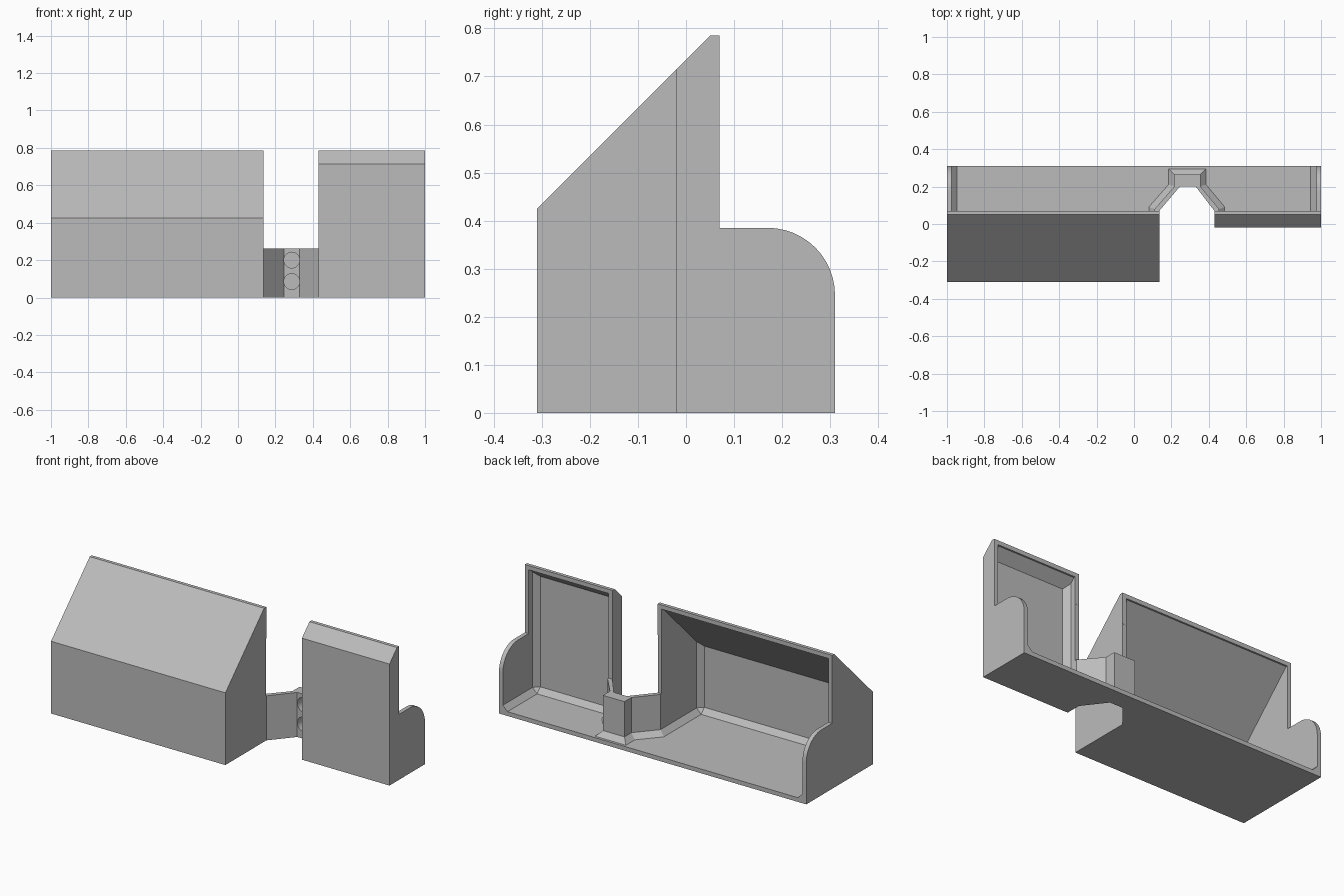
import bpy, bmesh
from math import sin, cos, pi, radians
from mathutils import Vector, Matrix

cube = bpy.data.objects.get("Cube")
if cube:
    bpy.data.objects.remove(cube, do_unlink=True)

WALL = 0.025
NEAR_END, FAR_END = 1 - WALL, -1 + WALL

grey = bpy.data.materials.new("plain grey")
grey.use_nodes = True
grey.diffuse_color = (0.5, 0.5, 0.5, 1)
grey.node_tree.nodes["Principled BSDF"].inputs["Base Color"].default_value = (0.5, 0.5, 0.5, 1)


def finish(name, bm):
    bmesh.ops.recalc_face_normals(bm, faces=bm.faces)
    mesh = bpy.data.meshes.new(name)
    bm.to_mesh(mesh)
    bm.free()
    mesh.materials.append(grey)
    obj = bpy.data.objects.new(name, mesh)
    bpy.context.collection.objects.link(obj)
    return obj


def prism(points, low, high, along):
    """Extrude a plan (along z) or a side profile (along x)."""
    def place(p, d):
        return (p[0], p[1], d) if along == "z" else (d, p[0], p[1])
    bm = bmesh.new()
    face = bm.faces.new([bm.verts.new(place(p, low)) for p in points])
    move = Vector(place((0, 0), high - low))
    new = bmesh.ops.extrude_face_region(bm, geom=[face])["geom"]
    # the starting cap has to stay so that the solid is closed
    bmesh.ops.translate(bm, vec=move, verts=[g for g in new if isinstance(g, bmesh.types.BMVert)])
    if not face.is_valid:
        bmesh.ops.holes_fill(bm, edges=[e for e in bm.edges if e.is_boundary])
    bmesh.ops.recalc_face_normals(bm, faces=bm.faces)
    return bm


def combine(target, tool, operation):
    """Apply a boolean and remove the tool."""
    mod = target.modifiers.new("cut", "BOOLEAN")
    mod.operation, mod.object, mod.solver = operation, tool, "EXACT"
    graph = bpy.context.evaluated_depsgraph_get()
    mesh = bpy.data.meshes.new_from_object(target.evaluated_get(graph))
    target.modifiers.clear()
    target.data = mesh
    bpy.data.objects.remove(tool, do_unlink=True)


# Outer shell: plan with the front notch, limited by the side profile
outer_plan = [(-1, -0.31), (0.135, -0.31), (0.135, 0.07), (0.245, 0.2), (0.33, 0.2),
              (0.43, 0.07), (0.43, -0.02), (1, -0.02), (1, 0.31), (-1, 0.31)]
arc = [(0.17 + 0.14 * cos(a), 0.245 + 0.14 * sin(a))
       for a in (i * pi / 24 for i in range(13))]
outer_side = [(-0.4, 0), (0.4, 0), (0.4, 0.1), (0.31, 0.1)] + arc + [
    (0.07, 0.385), (0.07, 0.785), (0.05, 0.785), (-0.4, 0.335)]
shell = finish("open_back_enclosure", prism(outer_plan, 0, 0.9, "z"))
combine(shell, finish("side_limit", prism(outer_side, -1.2, 1.2, "x")), "INTERSECT")

# Cavity: inset plan with chamfered floor edges and front corners
inner_plan = [(FAR_END, -0.285), (0.11, -0.285), (0.11, 0.08), (0.215, 0.2),
              (0.215, 0.265), (0.355, 0.265), (0.355, 0.2), (0.455, 0.08),
              (0.455, 0.005), (NEAR_END, 0.005), (NEAR_END, 0.4), (FAR_END, 0.4)]
bm = prism(inner_plan, WALL, 1, "z")
corners = []
for e in bm.edges:
    a, b = (v.co for v in e.verts)
    floor_edge = max(a.z, b.z) < 0.1
    front_corner = abs(a.z - b.z) > 0.5 and a.y < 0.02
    if floor_edge or front_corner:
        corners.append(e)
bmesh.ops.bevel(bm, geom=corners, offset=0.03, segments=1, affect="EDGES", clamp_overlap=True)
cavity = finish("cavity", bm)
inner_side = [(-0.5, 0), (0.5, 0), (0.5, 0.95), (0.08, 0.95), (0.08, 0.76),
              (0.06, 0.76), (-0.5, 0.2)]
combine(cavity, finish("roof_limit", prism(inner_side, -1.2, 1.2, "x")), "INTERSECT")
combine(shell, cavity, "DIFFERENCE")

# Lower the bridge between the two bays
bridge_top = [(0.05, 0.069), (0.5, 0.069), (0.5, 0.5), (0.05, 0.5)]
combine(shell, finish("bridge_cut", prism(bridge_top, 0.262, 0.6, "z")), "DIFFERENCE")

# Two blind round sockets in the bridge
for z in (0.085, 0.2):
    bm = bmesh.new()
    bmesh.ops.create_cone(bm, cap_ends=True, segments=32, radius1=0.042, radius2=0.042, depth=0.1,
                          matrix=Matrix.Translation((0.2875, 0.195, z)) @ Matrix.Rotation(pi / 2, 4, "X"))
    combine(shell, finish("socket", bm), "DIFFERENCE")

# One material and crisp edges
shell.data.materials.clear()
shell.data.materials.append(grey)
for poly in shell.data.polygons:
    poly.material_index = 0
bpy.ops.object.select_all(action="DESELECT")
shell.select_set(True)
bpy.context.view_layer.objects.active = shell
bpy.ops.object.shade_smooth_by_angle(angle=radians(20))
